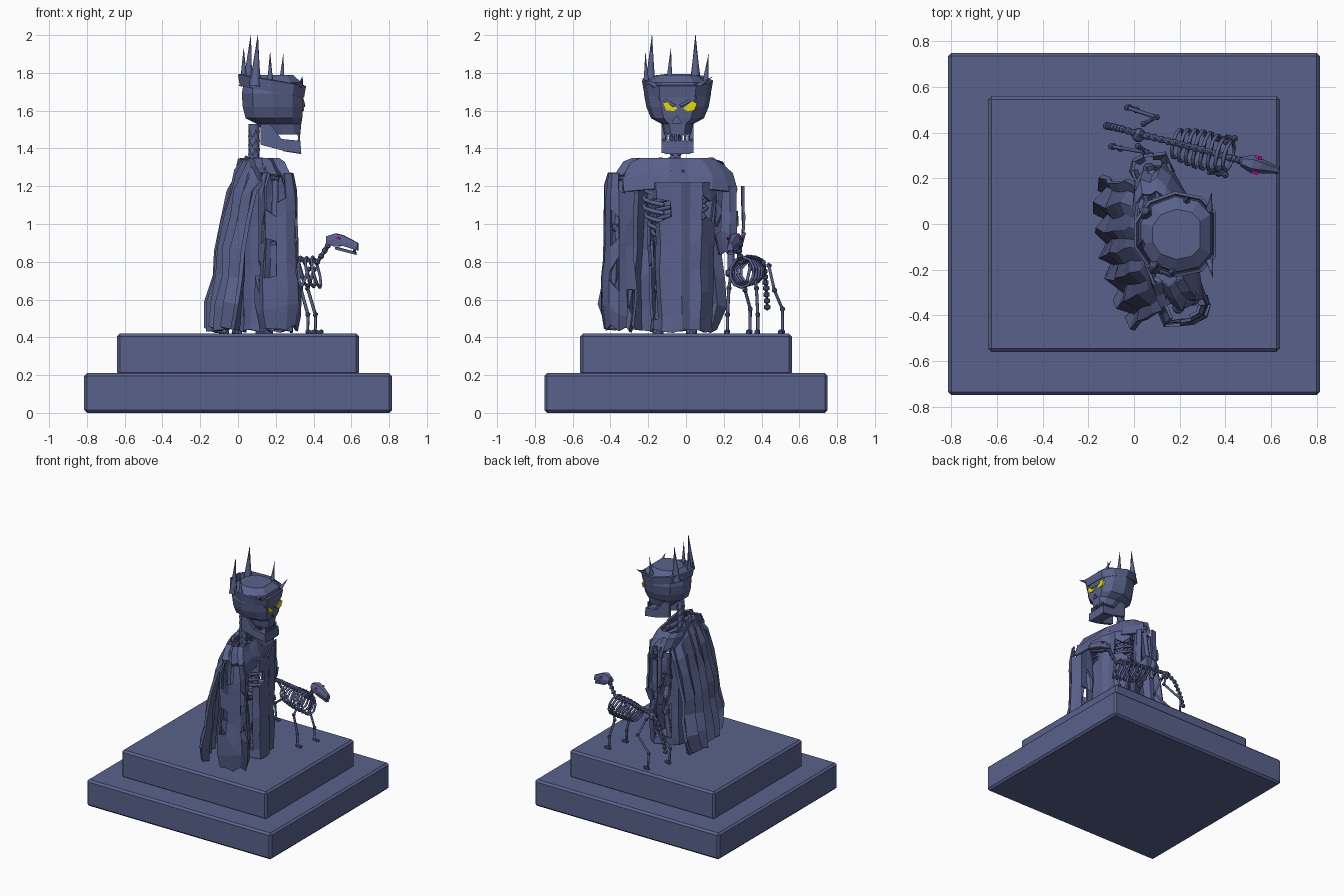
import bpy, bmesh, math, random
from mathutils import Vector, Matrix

if "Cube" in bpy.data.objects:
    bpy.data.objects.remove(bpy.data.objects["Cube"])
random.seed(4)


def material(name, col):
    m = bpy.data.materials.new(name)
    m.diffuse_color = (*col, 1)
    m.use_nodes = True
    m.node_tree.nodes["Principled BSDF"].inputs["Base Color"].default_value = m.diffuse_color
    return m


STONE = material("slate", (0.10, 0.12, 0.26))
YELLOW = material("yellow_glow", (0.75, 0.7, 0.0))
PINK = material("pink_glow", (0.7, 0.0, 0.5))


def mesh(name, verts, faces, mat=STONE, thick=0):
    me = bpy.data.meshes.new(name)
    me.from_pydata([tuple(v) for v in verts], [], faces)
    ob = bpy.data.objects.new(name, me)
    bpy.context.collection.objects.link(ob)
    me.materials.append(mat)
    bm = bmesh.new()
    bm.from_mesh(me)
    bmesh.ops.delete(bm, geom=[v for v in bm.verts if not v.link_faces], context='VERTS')
    bmesh.ops.recalc_face_normals(bm, faces=bm.faces)
    bm.to_mesh(me)
    bm.free()
    if thick:
        s = ob.modifiers.new("thickness", 'SOLIDIFY')
        s.thickness, s.offset = thick, 0
    return ob


def loft(name, rings, mat=STONE):
    n = len(rings[0])
    f = [(k*n+i, k*n+(i+1) % n, (k+1)*n+(i+1) % n, (k+1)*n+i)
         for k in range(len(rings)-1) for i in range(n)]
    f += [tuple(range(n))[::-1], tuple(range(len(rings)*n-n, len(rings)*n))]
    return mesh(name, [p for r in rings for p in r], f, mat)


def tube(name, pts, r, taper=None, closed=False):
    cu = bpy.data.curves.new(name, 'CURVE')
    cu.dimensions, cu.bevel_depth, cu.bevel_resolution = '3D', r, 1
    cu.use_fill_caps = True
    sp = cu.splines.new('POLY')
    sp.points.add(len(pts)-1)
    for i, p in enumerate(pts):
        sp.points[i].co = (*p, 1)
        sp.points[i].radius = taper[i] if taper else 1
    sp.use_cyclic_u = closed
    cu.materials.append(STONE)
    ob = bpy.data.objects.new(name, cu)
    bpy.context.collection.objects.link(ob)
    return ob


def ball(name, p, r):
    bpy.ops.mesh.primitive_ico_sphere_add(subdivisions=1, radius=r, location=p)
    bpy.context.object.name = name
    bpy.context.object.data.materials.append(STONE)


def bone(name, pts, r):
    tube(name, pts, r)
    for p in pts:
        ball(name + "_joint", p, r*1.7)


def block(name, sx, sy, z0, z1):
    bpy.ops.mesh.primitive_cube_add(size=1, location=(0, 0, (z0+z1)/2))
    ob = bpy.context.object
    ob.name, ob.scale = name, (sx, sy, z1-z0)
    bpy.ops.object.transform_apply(location=False)
    ob.data.materials.append(STONE)
    b = ob.modifiers.new("bevel", 'BEVEL')
    b.width, b.segments = 0.015, 1


TURN = Matrix.Rotation(math.radians(12), 3, 'Z')


def body(f, s, z):   # forward, sideways, height in the turned body frame
    v = TURN @ Vector((f, s, 0))
    return Vector((0.14+v.x, -0.06+v.y, z))


def rag(d):
    return random.uniform(-d, d)


def cloth_tube(name, levels, n, keep, hem=0.05):
    # levels: (z, forward, side, forward radius, side radius)
    v, m = [], len(levels)
    for j, (z, f, s, rf, rs) in enumerate(levels):
        for i in range(n):
            a = 2*math.pi*(i+0.5)/n
            k = 1 + (0.05 if i % 2 else -0.04) + rag(0.04)
            c, q = math.cos(a), math.sin(a)
            sq = (abs(c)**4+abs(q)**4)**-0.25
            v.append(body(f+rf*k*c*sq, s+rs*k*q*sq, z+(rag(hem) if 0 < j < m-1 else abs(rag(hem))*(j == 0))))
    faces = [(j*n+i, j*n+(i+1) % n, (j+1)*n+(i+1) % n, (j+1)*n+i)
             for j in range(m-1) for i in range(n) if keep(2*math.pi*(i+1)/n, j)]
    return mesh(name, v, faces, STONE, 0.014)


# stepped plinth
block("plinth_lower", 1.63, 1.5, 0, 0.21)
block("plinth_upper", 1.28, 1.12, 0.2, 0.42)

# skull
PLAN = [(1, -.52), (1, .52), (.65, .87), (0, 1), (-.65, .78), (-1, .3), (-1, -.3), (-.65, -.78), (0, -1), (.65, -.87)]
rings = []
for z, x0, x1, hw in [(1.475, .15, .33, .07), (1.53, .10, .335, .085), (1.56, .04, .34, .14), (1.62, .025, .345, .165),
                      (1.69, .02, .345, .178), (1.75, .03, .335, .165), (1.79, .08, .29, .11)]:
    rings.append([((x0+x1)/2+(x1-x0)/2*a, -.045+hw*b, z) for a, b in PLAN])
skull = loft("skull", rings)
# nose hole cut
cut = loft("nose_cutter", [[(x, -.05, 1.575), (x, -.075, 1.535), (x, -.025, 1.535)] for x in (.30, .38)])
cut.hide_render = True
cut.hide_viewport = True
bo = skull.modifiers.new("nose", 'BOOLEAN')
bo.operation, bo.object = 'DIFFERENCE', cut
# slanted eyes
for sgn in (-1, 1):
    eye = [(.085, 1.64), (.055, 1.65), (.01, 1.612), (.03, 1.598), (.07, 1.602)]
    loft("eye", [[(x, -.03+sgn*(a+.005), z) for a, z in eye] for x in (.325, .35)], YELLOW)
    tube("brow", [(.335, -.045+sgn*.1, 1.672), (.348, -.045+sgn*.015, 1.625)], .009)
    loft("jaw_side", [[(x, -.045+sgn*w, z) for x, z in
                      [(.12, 1.53), (.17, 1.53), (.23, 1.45), (.33, 1.44), (.335, 1.375), (.25, 1.385), (.12, 1.42)]]
                      for w in (.06, .085)])
# chin and teeth
loft("chin", [[(x, -.045+w, z) for x, z in [(.24, 1.385), (.27, 1.44), (.33, 1.44), (.335, 1.37)]] for w in (-.07, .07)])
for i in range(7):
    y = -.045+(i-3)*.02
    tube("upper_tooth", [(.32, y, 1.48), (.325, y, 1.455)], .009, (1, .6))
    tube("lower_tooth", [(.32, y, 1.43), (.325, y, 1.462)], .009, (1, .6))
# crown band and thorns
band = []
for r, z in ((1.0, 1.70), (1.06, 1.76), (.99, 1.765), (.94, 1.70)):
    band.append([(.18+.17*r*a, -.045+.178*r*b, z-.03*a) for a, b in PLAN])
n = len(PLAN)
mesh("crown_band", [p for r in band for p in r],
     [(k*n+i, k*n+(i+1) % n, (k+1) % 4*n+(i+1) % n, (k+1) % 4*n+i) for k in range(4) for i in range(n)])
for b, t, r in [((.09, -.19), (.105, -.18, 2.0), .033), ((.05, .05), (.068, .05, 2.0), .033),
                ((.03, -.09), (.03, -.08, 1.93), .024), ((.17, -.21), (.17, -.215, 1.91), .02),
                ((.23, .1), (.24, .12, 1.90), .02), ((.33, -.16), (.345, -.235, 1.77), .016), ((.33, .06), (.34, .14, 1.78), .016)]:
    mid = ((b[0]*.6+t[0]*.4), b[1]*.6+t[1]*.4, 1.73+(t[2]-1.73)*.4)
    tube("crown_spike", [(b[0], b[1], 1.73), mid, t], r, (1, .55, .03))

# spine and ribcage
tube("neck", [(.085, -.055, 1.0), (.085, -.055, 1.53)], .03)
for k in range(12):
    ball("vertebra", (.085, -.055, .95+k*.048), .036)
for k in range(7):
    z, w = 1.27-k*.045, .12+.05*math.sin((k+1)/7*math.pi)
    for sgn in (-1, 1):
        tube("rib", [body(.01-.11*math.cos(a), sgn*w*math.sin(a), z-.03*a) for a in [i*.44 for i in range(7)]], .012)
tube("breastbone", [body(.12, 0, 1.2), body(.13, 0, .98)], .022)
for sgn in (-1, 1):
    bone("collarbone", [body(.07, sgn*.03, 1.27), body(.0, sgn*.27, 1.26)], .016)
    bone("leg_bone", [body(0, sgn*.08, .9), body(.03, sgn*.09, .66), body(0, sgn*.09, .43)], .02)
    bone("arm_bone", [body(0, sgn*.28, 1.25), body(-.01, sgn*.31, .98), body(.06, sgn*.29, .74)], .018)
ball("pelvis", body(0, 0, .92), .09)


# tattered robe, open along the sides
def robe_keep(a, j):
    side = abs(math.sin(a)) > .9
    if side:
        return j in (0, 3, 5, 6) and random.random() < .7
    return not (j == 5 and abs(math.sin(a)) > .5 and math.cos(a) > 0)


cloth_tube("robe", [(z, .015, .03, .125, w) for z, w in
                    [(.42, .14), (.5, .14), (.62, .15), (.76, .15), (.9, .15), (1.02, .155), (1.14, .17), (1.22, .17)]],
           20, robe_keep, .025)
# shoulder yoke
cloth_tube("shoulder_yoke", [(1.17, .01, 0, .11, .30), (1.25, 0, 0, .10, .30), (1.31, -.02, 0, .09, .25), (1.345, -.03, 0, .08, .2)],
           18, lambda a, j: j > 0 or random.random() < .5, .02)
# torn sleeves
cloth_tube("long_sleeve", [(z, .01, -.305, r, r*.75) for z, r in
                           [(.42, .09), (.55, .11), (.68, .11), (.8, .095), (.92, .09), (1.04, .09), (1.16, .09), (1.27, .07)]],
           12, lambda a, j: random.random() < .74)
cloth_tube("short_sleeve", [(z, 0, .30, r, r*.85) for z, r in
                            [(.82, .06), (.92, .085), (1.02, .085), (1.1, .08), (1.2, .08)]],
           12, lambda a, j: random.random() < .55)

# pleated cape
COLS = 13
v, rows = [], [(1.35, -.10, .22), (1.28, -.13, .28), (1.16, -.17, .30), (1.02, -.20, .30),
               (.86, -.235, .31), (.72, -.24, .32), (.58, -.265, .34), (.44, -.275, .30)]
for j, (z, f, w) in enumerate(rows):
    for i in range(COLS):
        u = 2*i/(COLS-1)-1
        fold = (.02 if i % 2 else -.02)*(j/7+.3)
        v.append(body(f+fold+.06*u*u+rag(.008), -.02+w*u+rag(.012), z-(.06*u*u if j < 2 else 0)+(rag(.02))))
cape = mesh("cape", v, [(j*COLS+i, j*COLS+i+1, (j+1)*COLS+i+1, (j+1)*COLS+i)
                        for j in range(7) for i in range(COLS-1)], STONE, .022)

# skeletal hound: spine, neck and tail
spine = [(-.12, .43, .56), (-.09, .425, .66), (-.05, .415, .75), (.0, .40, .80), (.12, .37, .815),
         (.3, .325, .82), (.42, .29, .80), (.46, .28, .86), (.49, .275, .91)]
tube("hound_spine", spine, .012, (.5, .6, .8, 1, 1, 1, 1, 1, 1))
for p, q in zip(spine, spine[1:]):
    a, b = Vector(p), Vector(q)
    k = max(2, int((b-a).length/.03))
    for i in range(k):
        ball("hound_vertebra", a.lerp(b, i/k), .019)
# hound ribs
fwd = Vector((.97, -.24, 0))
out = Vector((.24, .97, 0))
for k in range(8):
    c = Vector((.19, .352, .745)) + fwd*k*.033
    w = .065+.02*math.sin(k/7*math.pi)
    tube("hound_rib", [c+out*w*math.sin(a)+Vector((0, 0, (.06+k*.003)*math.cos(a)))-fwd*.02*math.cos(a)
                       for a in [i*math.pi/5 for i in range(10)]], .008, closed=True)
# hound legs
for sgn, front, hind in [(-1, (.37, .22), (-.09, .34)), (1, (.41, .38), (-.02, .51))]:
    sh = Vector((.39, .30, .76))+out*sgn*.06
    bone("hound_front_leg", [sh, sh+out*sgn*.015+Vector((-.04, 0, -.10)), (front[0]-.0, front[1], .52), (front[0], front[1], .43),
                             (front[0]+.03, front[1]-.005, .428)], .009)
    hip = Vector((.03, .39, .78))+out*sgn*.05
    bone("hound_hind_leg", [hip, hip+out*sgn*.03+Vector((.05, 0, -.13)), (hind[0]-.01, hind[1], .55), (hind[0], hind[1], .43),
                            (hind[0]+.03, hind[1]-.01, .428)], .009)
ball("hound_pelvis", (.02, .39, .79), .035)
# hound head
base = Vector((.47, .275, .915))
hr = []
for d, w, lo, hi in [(0, .022, -.02, .02), (.05, .04, -.035, .035), (.09, .032, -.03, .025), (.17, .015, -.055, -.015)]:
    hr.append([base+fwd*d+out*s*w+Vector((0, 0, z)) for s, z in [(-1, lo), (1, lo), (1, (lo+hi)/2), (.5, hi), (-.5, hi), (-1, (lo+hi)/2)]])
loft("hound_skull", hr)
loft("hound_jaw", [[base+fwd*d+out*s*w+Vector((0, 0, z+t)) for s, t in [(-1, 0), (1, 0), (1, .014), (-1, .014)]]
                   for d, w, z in [(.05, .022, -.05), (.16, .012, -.078)]])
for s in (-1, 1):
    c = base+fwd*.07+out*s*.035+Vector((0, 0, .008))
    loft("hound_eye", [[c+out*s*o+fwd*a+Vector((0, 0, z)) for a, z in [(-.014, 0), (0, .008), (.014, 0), (0, -.008)]]
                       for o in (-.01, .006)], PINK)
    tube("hound_fang", [base+fwd*.15+out*s*.012+Vector((0, 0, -.05)), base+fwd*.155+out*s*.012+Vector((0, 0, -.075))], .005, (1, .2))
